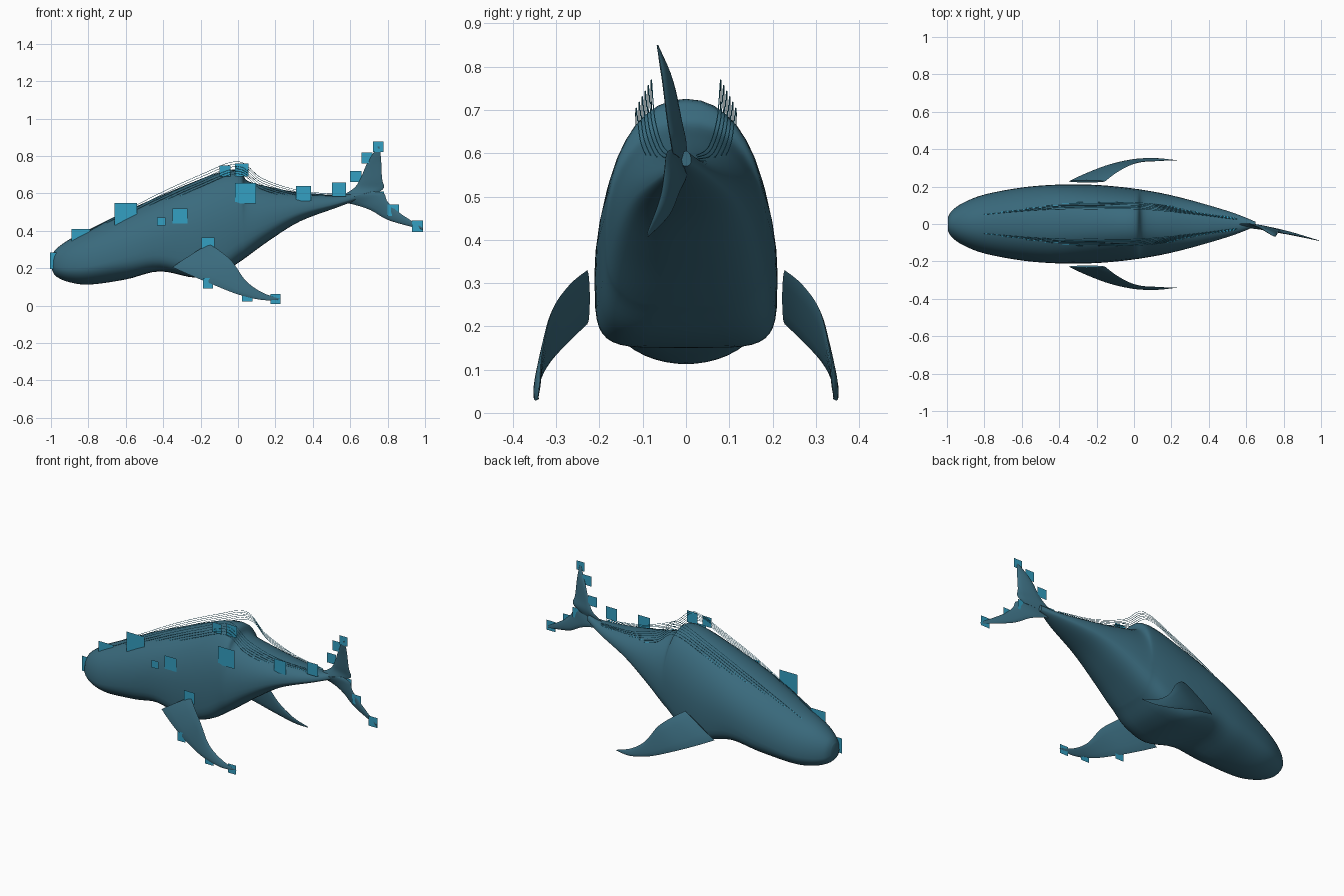
import bpy, math
from mathutils import Vector

cube = bpy.data.objects.get("Cube")
if cube:
    bpy.data.objects.remove(cube, do_unlink=True)


def make_material(name, color):
    mat = bpy.data.materials.new(name)
    mat.use_nodes = True
    mat.diffuse_color = color
    shader = mat.node_tree.nodes["Principled BSDF"]
    shader.inputs["Base Color"].default_value = color
    shader.inputs["Roughness"].default_value = 0.7
    return mat


skin = make_material("dark teal skin", (0.042, 0.145, 0.205, 1))
bright = make_material("bright blue", (0.034, 0.35, 0.54, 1))


def add_mesh(name, verts, faces, material, smooth=True):
    mesh = bpy.data.meshes.new(name)
    mesh.from_pydata(verts, [], faces)
    mesh.materials.append(material)
    obj = bpy.data.objects.new(name, mesh)
    bpy.context.collection.objects.link(obj)
    if smooth:
        bpy.ops.object.select_all(action='DESELECT')
        obj.select_set(True)
        bpy.context.view_layer.objects.active = obj
        bpy.ops.object.shade_smooth_by_angle(angle=math.radians(50))
    return obj


def spline(points, steps):
    """Pass a smooth curve through tuples of any length."""
    result = []
    last = len(points) - 1
    for i in range(last):
        window = [points[min(max(j, 0), last)] for j in range(i - 1, i + 3)]
        for s in range(steps):
            t = s / steps
            result.append([b + 0.5 * t * (c - a + t * (2*a - 5*b + 4*c - d + t * (3*(b - c) + d - a)))
                           for a, b, c, d in zip(*window)])
    result.append(list(points[last]))
    return result


def loft(name, rings, material):
    """Skin a list of closed rings and cap both ends."""
    count = len(rings[0])
    verts = [v for ring in rings for v in ring]
    faces = []
    for r in range(len(rings) - 1):
        for k in range(count):
            n = (k + 1) % count
            a, b = r * count, (r + 1) * count
            faces.append((a + k, a + n, b + n, b + k))
    faces.append(tuple(reversed(range(count))))
    faces.append(tuple(range(len(verts) - count, len(verts))))
    return add_mesh(name, verts, faces, material)


# Body stations: x, top, bottom, half width, lower squareness
stations = [
    (-0.995, 0.27, 0.19, 0.035, 2.0),
    (-0.97, 0.305, 0.155, 0.075, 2.0),
    (-0.9, 0.355, 0.125, 0.12, 2.0),
    (-0.79, 0.41, 0.113, 0.16, 2.0),
    (-0.6, 0.505, 0.14, 0.195, 2.4),
    (-0.42, 0.585, 0.183, 0.21, 3.5),
    (-0.23, 0.665, 0.15, 0.21, 5.0),
    (-0.09, 0.715, 0.175, 0.2, 4.5),
    (0.01, 0.722, 0.235, 0.188, 3.5),
    (0.05, 0.668, 0.263, 0.182, 3.2),
    (0.17, 0.635, 0.35, 0.16, 2.6),
    (0.33, 0.605, 0.45, 0.12, 2.2),
    (0.53, 0.59, 0.525, 0.06, 2.0),
    (0.65, 0.605, 0.57, 0.012, 2.0),
]


def body_ring(x, top, bottom, width, square, segments=40):
    middle = bottom + 0.33 * (top - bottom)
    ring = []
    for k in range(segments):
        angle = math.tau * k / segments
        c, s = math.cos(angle), math.sin(angle)
        power = 2 / (2.15 if s >= 0 else square)
        reach = top - middle if s >= 0 else middle - bottom
        y = math.copysign(abs(c) ** power, c) * width
        z = middle + math.copysign(abs(s) ** power, s) * reach
        ring.append((x, y, z))
    return ring


loft("body", [body_ring(*s) for s in spline(stations, 5)], skin)


def blade(name, leading, trailing, thickness, side=1):
    """Lens-shaped fin between a leading and a trailing edge."""
    edges = list(zip(spline(leading, 5), spline(trailing, 5)))
    centres = [(Vector(a) + Vector(b)) / 2 for a, b in edges]
    rings = []
    for i, (a, b) in enumerate(edges):
        a, b = Vector(a), Vector(b)
        span = centres[min(i + 1, len(centres) - 1)] - centres[max(i - 1, 0)]
        normal = (b - a).cross(span).normalized()
        half = min(thickness, 0.12 * (b - a).length)
        ring = []
        for k in range(12):
            angle = math.tau * k / 12
            p = a.lerp(b, 0.5 - 0.5 * math.cos(angle)) + normal * half * math.sin(angle)
            ring.append((p.x, p.y * side, p.z))
        rings.append(ring if side > 0 else ring[::-1])
    return loft(name, rings, skin)


# Pectoral fins, one on each flank
fin_leading = [(-0.35, 0.228, 0.205), (-0.26, 0.27, 0.165), (-0.14, 0.315, 0.115),
               (0, 0.345, 0.06), (0.13, 0.35, 0.03), (0.225, 0.34, 0.032)]
fin_trailing = [(-0.155, 0.228, 0.33), (-0.1, 0.27, 0.295), (-0.03, 0.31, 0.235),
                (0.04, 0.333, 0.135), (0.13, 0.338, 0.07), (0.23, 0.342, 0.036)]
for label, side in (("back", 1), ("front", -1)):
    blade(label + "_pectoral_fin", fin_leading, fin_trailing, 0.007, side)

# Tail flukes, twisted upright
blade("upper_fluke",
      [(0.52, 0, 0.57), (0.61, 0, 0.62), (0.65, -0.01, 0.67), (0.69, -0.03, 0.76), (0.745, -0.065, 0.85)],
      [(0.74, -0.03, 0.6), (0.78, -0.035, 0.63), (0.77, -0.043, 0.68), (0.765, -0.055, 0.78), (0.757, -0.067, 0.85)],
      0.008)
blade("lower_fluke",
      [(0.52, 0, 0.56), (0.62, 0, 0.54), (0.71, -0.015, 0.51), (0.81, -0.04, 0.455), (0.99, -0.088, 0.406)],
      [(0.72, -0.03, 0.61), (0.78, -0.045, 0.6), (0.8, -0.05, 0.555), (0.865, -0.06, 0.495), (0.99, -0.09, 0.415)],
      0.008)


def thread(name, points):
    """Hair-thin tube along a path."""
    curve = bpy.data.curves.new(name, 'CURVE')
    curve.dimensions = '3D'
    curve.bevel_depth = 0.0012
    curve.bevel_resolution = 0
    path = curve.splines.new('POLY')
    path.points.add(len(points) - 1)
    for target, p in zip(path.points, points):
        target.co = (*p, 1)
    curve.materials.append(bright)
    obj = bpy.data.objects.new(name, curve)
    bpy.context.collection.objects.link(obj)


# Fine threads arching over the back: x, spread, height
arch = spline([(-0.92, 0.5, 0.33), (-0.5, 0.95, 0.56), (-0.2, 1, 0.7), (0, 1, 0.77),
               (0.13, 0.9, 0.68), (0.33, 0.65, 0.615), (0.55, 0.3, 0.595)], 8)
for label, side in (("back", 1), ("front", -1)):
    for k in range(6):
        thread(f"{label}_ridge_thread_{k + 1}",
               [(x, side * spread * (0.08 + 0.007 * k), z - 0.013 * k * spread)
                for x, spread, z in arch])

# Square plates on the front flank: x, y, z, size
plates = [
    (-0.96, -0.05, 0.24, 0.09), (-0.84, -0.06, 0.36, 0.1), (-0.6, -0.12, 0.49, 0.12),
    (-0.41, -0.205, 0.45, 0.045), (-0.31, -0.2, 0.48, 0.08), (-0.07, -0.1, 0.72, 0.06),
    (0.02, -0.09, 0.725, 0.07), (0.04, -0.17, 0.6, 0.11), (0.35, -0.1, 0.6, 0.08),
    (0.54, -0.06, 0.62, 0.075), (0.63, -0.01, 0.69, 0.06), (0.69, -0.04, 0.79, 0.06),
    (0.75, -0.066, 0.85, 0.055), (0.75, -0.03, 0.58, 0.06), (0.83, -0.055, 0.51, 0.06),
    (0.96, -0.085, 0.425, 0.06), (-0.16, -0.235, 0.33, 0.07), (-0.16, -0.31, 0.12, 0.055),
    (0.05, -0.345, 0.05, 0.055), (0.2, -0.342, 0.035, 0.055),
]
for number, (x, y, z, size) in enumerate(plates, 1):
    h = size / 2
    add_mesh(f"plate_{number}",
             [(x - h, y, z - h), (x + h, y, z - h), (x + h, y, z + h), (x - h, y, z + h)],
             [(0, 1, 2, 3)], bright, smooth=False)
